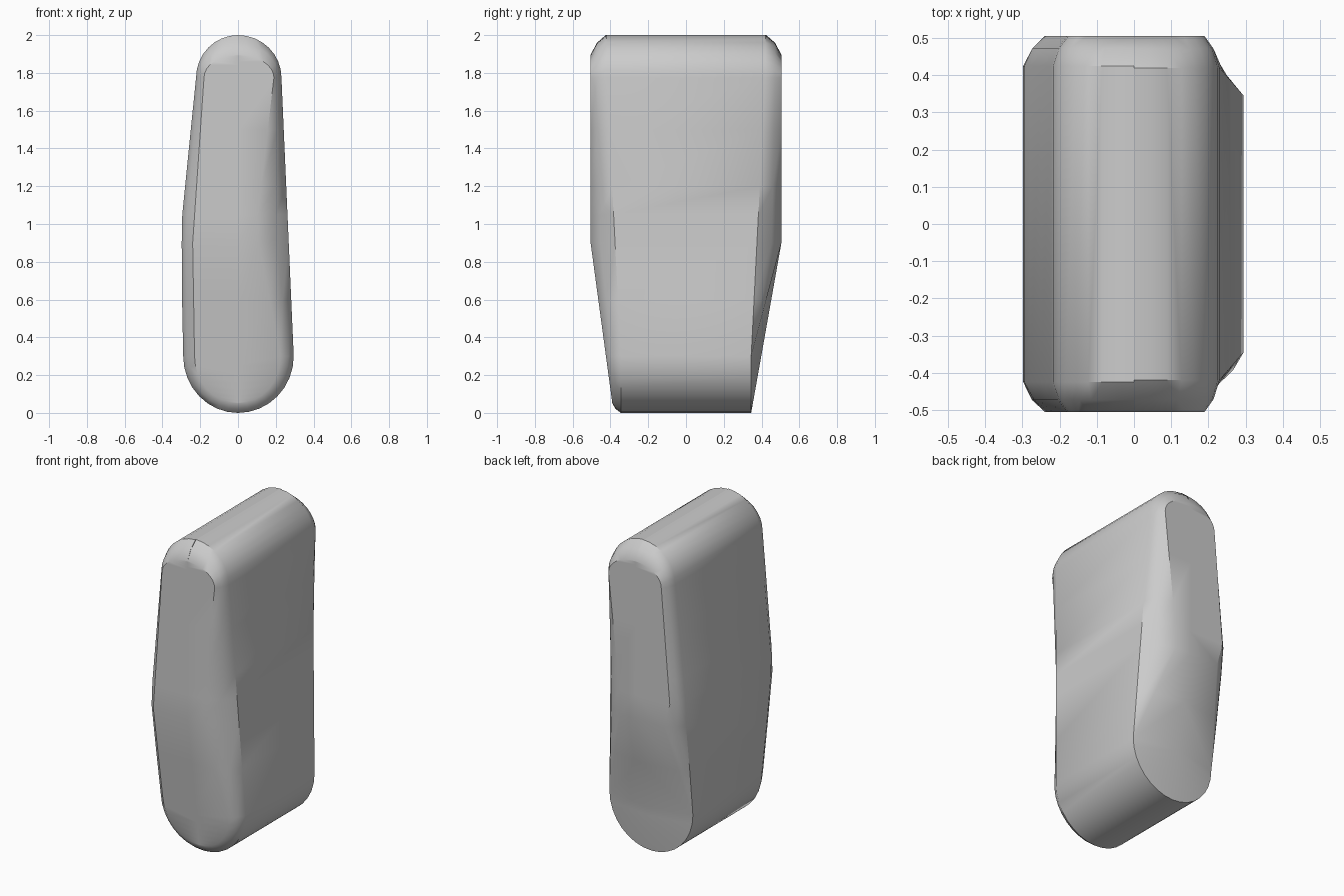
import bpy
import bmesh
from math import sin, cos, pi
from mathutils import Vector

cube = bpy.data.objects.get("Cube")
if cube:
    bpy.data.objects.remove(cube)

LOW, HIGH, KINK = 0.3, 1.775, 0.9   # arc centres and the height where the ends start to taper
STEPS = 8


def interp(points, z):
    """Piecewise linear lookup of (z, value) pairs."""
    if z <= points[0][0]:
        return points[0][1]
    for (z0, a), (z1, b) in zip(points, points[1:]):
        if z <= z1:
            return a + (b - a) * (z - z0) / (z1 - z0)
    return points[-1][1]


def half_outline(widths, low_radius, high_radius):
    """Half outline from the bottom pole to the top pole as (half width, z)."""
    pts = []
    for i in range(STEPS):
        a = pi / 2 * i / STEPS
        pts.append((widths[0][1] * sin(a), LOW - low_radius * cos(a)))
    for z in (LOW, 0.6, KINK, 1.05, 1.2, 1.5):
        pts.append((interp(widths, z), z))
    for i in range(STEPS + 1):
        a = pi / 2 * i / STEPS
        pts.append((widths[-1][1] * cos(a), HIGH + high_radius * sin(a)))
    return pts


# Half widths by height: outer body, then the inset front and back faces
outer_width = {
    1: [(LOW, 0.295), (HIGH, 0.23)],
    -1: [(LOW, 0.29), (0.8, 0.3), (1.05, 0.295), (1.5, 0.25), (HIGH, 0.222)],
}
front_width = {
    1: [(LOW, 0.225), (KINK, 0.11), (1.05, 0.105), (HIGH, 0.19)],
    -1: [(LOW, 0.23), (KINK, 0.24), (HIGH, 0.18)],
}
back_width = {
    1: [(LOW, 0.295), (KINK, 0.11), (1.05, 0.115), (HIGH, 0.19)],
    -1: [(LOW, 0.29), (KINK, 0.2), (1.05, 0.24), (HIGH, 0.18)],
}
# Depths by height
edge_depth = {
    1: [(LOW, 0.345), (HIGH, 0.42)],
    -1: [(LOW, 0.345), (KINK, 0.425), (HIGH, 0.425)],
}
front_depth = [(0.05, 0.39), (KINK, 0.505)]
back_depth = [(LOW, 0.345), (KINK, 0.505)]
back_crest = [(0.0, 0.345), (KINK, 0.505)]


def end_columns(side, sign, outer, inner, depth, crest):
    """Centre, face edge, rounded edge and body edge of one end row."""
    (ox, oz), (ix, iz) = outer, inner
    rim = Vector((side * ox, sign * interp(edge_depth[side], oz), oz))
    face = Vector((side * ix, sign * interp(depth, iz), iz))
    centre = Vector((0, sign * interp(crest, iz), iz))
    corner = Vector((rim.x, face.y, rim.z))
    middle = (rim + face) / 2
    return [centre, face, middle.lerp(corner, 0.2), rim]


# Body: each half is one grid wrapped from the front centre to the back centre
bm = bmesh.new()
for side in (1, -1):
    outer = half_outline(outer_width[side], LOW, 0.225)
    front = half_outline(front_width[side], 0.25, 0.12)
    back = half_outline(back_width[side], LOW, 0.12)
    grid = []
    for o, f, b in zip(outer, front, back):
        row = end_columns(side, -1, o, f, front_depth, front_depth)
        row += reversed(end_columns(side, 1, o, b, back_depth, back_crest))
        grid.append([bm.verts.new(p) for p in row])
    for r0, r1 in zip(grid, grid[1:]):
        for i in range(len(r0) - 1):
            bm.faces.new((r0[i], r0[i + 1], r1[i + 1], r1[i]))
bmesh.ops.remove_doubles(bm, verts=bm.verts, dist=0.0005)
bmesh.ops.recalc_face_normals(bm, faces=bm.faces)

mesh = bpy.data.meshes.new("rounded_body")
bm.to_mesh(mesh)
bm.free()
body = bpy.data.objects.new("rounded_body", mesh)
bpy.context.collection.objects.link(body)

# Plain grey
grey = bpy.data.materials.new("plain_grey")
grey.use_nodes = True
grey.diffuse_color = (0.6, 0.6, 0.6, 1)
grey.node_tree.nodes["Principled BSDF"].inputs["Base Color"].default_value = (0.6, 0.6, 0.6, 1)
mesh.materials.append(grey)

bpy.ops.object.select_all(action="DESELECT")
body.select_set(True)
bpy.context.view_layer.objects.active = body
bpy.ops.object.shade_smooth_by_angle(angle=0.6)
